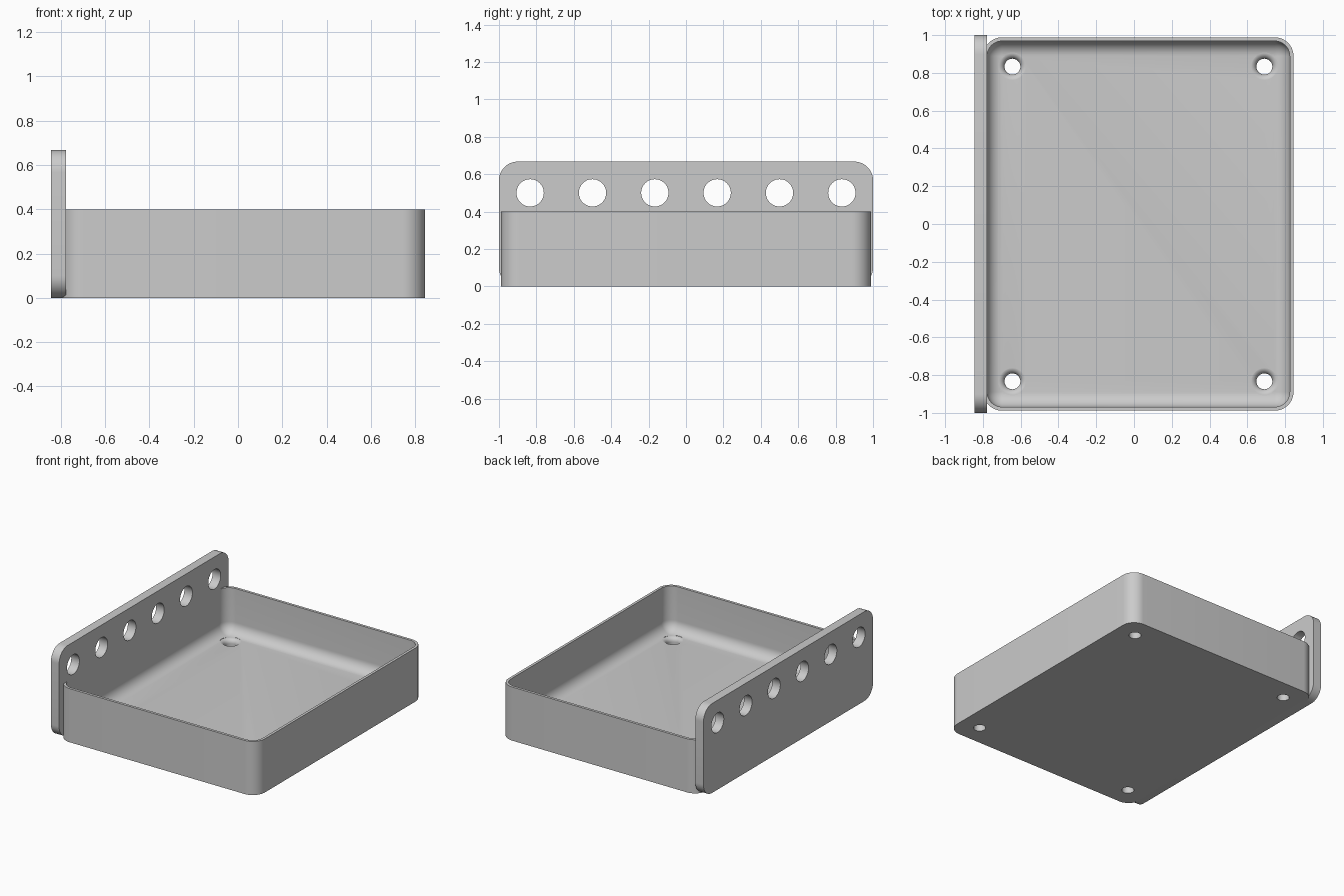
import bpy, bmesh, math
from mathutils import Matrix, Vector

old = bpy.data.objects.get("Cube")
if old:
    bpy.data.objects.remove(old, do_unlink=True)

grey = bpy.data.materials.new("plain grey")
colour = (0.6, 0.6, 0.6, 1)
grey.use_nodes = True
grey.diffuse_color = colour
grey.node_tree.nodes["Principled BSDF"].inputs["Base Color"].default_value = colour


def rounded_ring(half_u, half_v, radius, z, steps=12):
    """Loop of points round a rectangle with rounded corners."""
    points = []
    for corner, (su, sv) in enumerate(((1, 1), (-1, 1), (-1, -1), (1, -1))):
        for i in range(steps + 1):
            a = (corner + i / steps) * math.pi / 2
            points.append((su * (half_u - radius) + radius * math.cos(a),
                           sv * (half_v - radius) + radius * math.sin(a), z))
    return points


def circle_ring(radius, z, count=48):
    angles = [2 * math.pi * i / count for i in range(count)]
    return [(radius * math.cos(a), radius * math.sin(a), z) for a in angles]


def loft(bm, rings, place):
    """Closed solid skinned through successive rings."""
    loops = [[bm.verts.new(place @ Vector(p)) for p in ring] for ring in rings]
    for low, high in zip(loops, loops[1:]):
        for i in range(len(low)):
            j = (i + 1) % len(low)
            bm.faces.new((low[i], low[j], high[j], high[i]))
    bm.faces.new(loops[0][::-1])
    bm.faces.new(loops[-1])


def to_object(name, bm):
    bmesh.ops.recalc_face_normals(bm, faces=bm.faces)
    mesh = bpy.data.meshes.new(name)
    bm.to_mesh(mesh)
    bm.free()
    mesh.materials.append(grey)
    obj = bpy.data.objects.new(name, mesh)
    bpy.context.collection.objects.link(obj)
    return obj


def cut(obj, cutter):
    mod = obj.modifiers.new("cut", 'BOOLEAN')
    mod.operation, mod.solver, mod.object = 'DIFFERENCE', 'MANIFOLD', cutter
    graph = bpy.context.evaluated_depsgraph_get()
    mesh = bpy.data.meshes.new_from_object(obj.evaluated_get(graph))
    obj.modifiers.clear()
    obj.data = mesh
    bpy.data.objects.remove(cutter, do_unlink=True)


# Tray: up the outside, over the rim, down the inside into a rounded floor
mid_x, half_x, half_y = 0.0233, 0.8213, 0.9885
wall, floor, height, outer_r, fillet = 0.02, 0.067, 0.4, 0.1, 0.08
in_x, in_y = half_x - wall, half_y - wall
rings = [rounded_ring(half_x, half_y, outer_r, 0),
         rounded_ring(half_x, half_y, outer_r, height),
         rounded_ring(in_x, in_y, outer_r - wall, height)]
for step in range(13):
    a = step / 12 * math.pi / 2
    inset = fillet * (1 - math.cos(a))
    rings.append(rounded_ring(in_x - inset, in_y - inset,
                              max(outer_r - wall - inset, 0.003),
                              floor + fillet * (1 - math.sin(a))))
bm = bmesh.new()
loft(bm, rings, Matrix.Translation((mid_x, 0, 0)))
tray = to_object("tray", bm)

# Four screw holes whose mouths flare smoothly into the floor
hole_r, flare = 0.042, 0.033
hole = [circle_ring(hole_r, -0.1)]
for step in range(9):
    a = step / 8 * math.pi / 2
    hole.append(circle_ring(hole_r + flare * (1 - math.cos(a)),
                            floor + 0.0005 - flare * (1 - math.sin(a))))
hole.append(circle_ring(hole_r + flare, 0.2))
bm = bmesh.new()
for sx in (-1, 1):
    for sy in (-1, 1):
        loft(bm, hole, Matrix.Translation((mid_x + sx * 0.667, sy * 0.833, 0)))
cut(tray, to_object("screw_holes", bm))

# Upright mounting plate with a row of holes
upright = Matrix.Rotation(math.pi / 2, 4, 'Y')
bm = bmesh.new()
loft(bm, [rounded_ring(0.3335, 1, 0.1, z) for z in (-0.8445, -0.7775)],
     Matrix.Translation((0, 0, 0.3335)) @ upright)
plate = to_object("mounting_plate", bm)
bm = bmesh.new()
for i in range(6):
    loft(bm, [circle_ring(0.073, z) for z in (-0.95, -0.7)],
         Matrix.Translation((0, (i - 2.5) / 3, 0.5)) @ upright)
cut(plate, to_object("hole_row", bm))

# Shading
bpy.ops.object.select_all(action='DESELECT')
for obj in (tray, plate):
    obj.select_set(True)
bpy.context.view_layer.objects.active = tray
bpy.ops.object.shade_smooth_by_angle(angle=math.radians(30))
